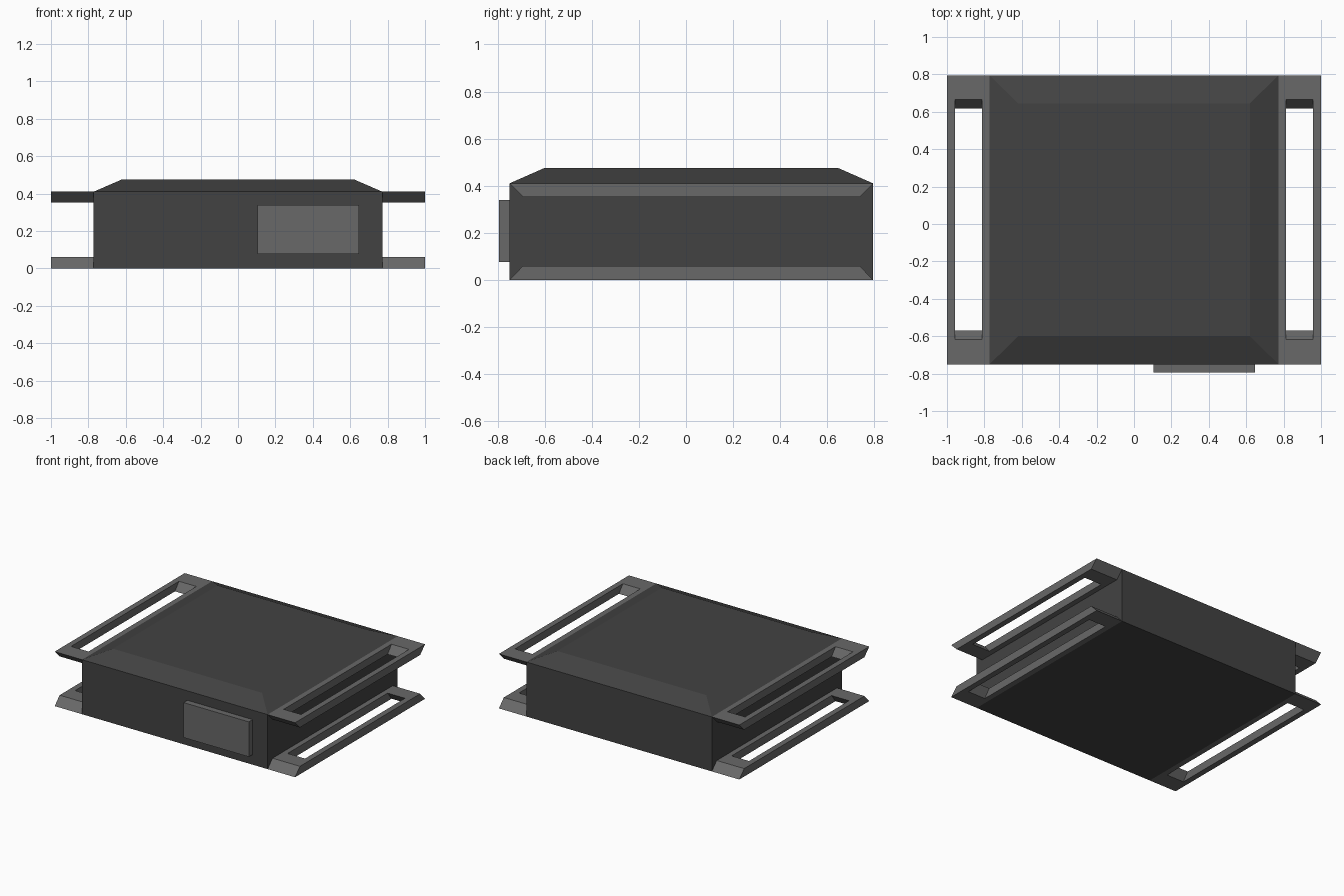
import bpy, bmesh

if "Cube" in bpy.data.objects:
    bpy.data.objects.remove(bpy.data.objects["Cube"])


def material(name, v):
    m = bpy.data.materials.new(name)
    m.diffuse_color = (v, v, v, 1)
    m.use_nodes = True
    m.node_tree.nodes["Principled BSDF"].inputs["Base Color"].default_value = m.diffuse_color
    return m


dark = material("charcoal", 0.055)
grey = material("mid_grey", 0.14)


def finish(name, bm, mat):
    bmesh.ops.recalc_face_normals(bm, faces=bm.faces)
    me = bpy.data.meshes.new(name)
    bm.to_mesh(me)
    bm.free()
    me.materials.append(mat)
    ob = bpy.data.objects.new(name, me)
    bpy.context.collection.objects.link(ob)
    return ob


def ring(bm, x0, x1, y0, y1, z):
    return [bm.verts.new((x, y, z)) for x, y in ((x0, y0), (x1, y0), (x1, y1), (x0, y1))]


def bridge(bm, a, b):
    for i in range(4):
        j = (i + 1) % 4
        bm.faces.new((a[i], a[j], b[j], b[i]))


def stack(name, levels, mat):
    # Closed solid through a stack of rectangles
    bm = bmesh.new()
    rings = [ring(bm, *lv) for lv in levels]
    for a, b in zip(rings, rings[1:]):
        bridge(bm, a, b)
    bm.faces.new(rings[0])
    bm.faces.new(rings[-1])
    return finish(name, bm, mat)


def slotted_flange(name, side, z_wide, z_narrow):
    # Flat frame with a long slot; its ends slope from the wide to the narrow level
    bm = bmesh.new()
    xs = sorted((side * 0.77, side * 1.0))
    sx = sorted((side * 0.812, side * 0.957))
    outer_w = ring(bm, *xs, -0.75, 0.795, z_wide)
    outer_n = ring(bm, *xs, -0.692, 0.737, z_narrow)
    slot_w = ring(bm, *sx, -0.617, 0.665, z_wide)
    slot_n = ring(bm, *sx, -0.57, 0.618, z_narrow)
    for a, b in ((outer_w, outer_n), (slot_w, slot_n), (outer_w, slot_w), (outer_n, slot_n)):
        bridge(bm, a, b)
    return finish(name, bm, grey)


# Main housing with chamfered lid
stack("housing", [(-0.772, 0.772, -0.75, 0.795, 0),
                  (-0.772, 0.772, -0.75, 0.795, 0.41),
                  (-0.62, 0.62, -0.6, 0.645, 0.476)], dark)

# Raised front panel
stack("front_panel", [(0.103, 0.647, -0.795, -0.75, 0.076),
                      (0.103, 0.647, -0.795, -0.75, 0.339)], grey)

# Upper and lower slotted flanges on both sides
for side, label in ((-1, "left"), (1, "right")):
    slotted_flange(f"upper_flange_{label}", side, 0.41, 0.352)
    slotted_flange(f"lower_flange_{label}", side, 0.0, 0.06)
